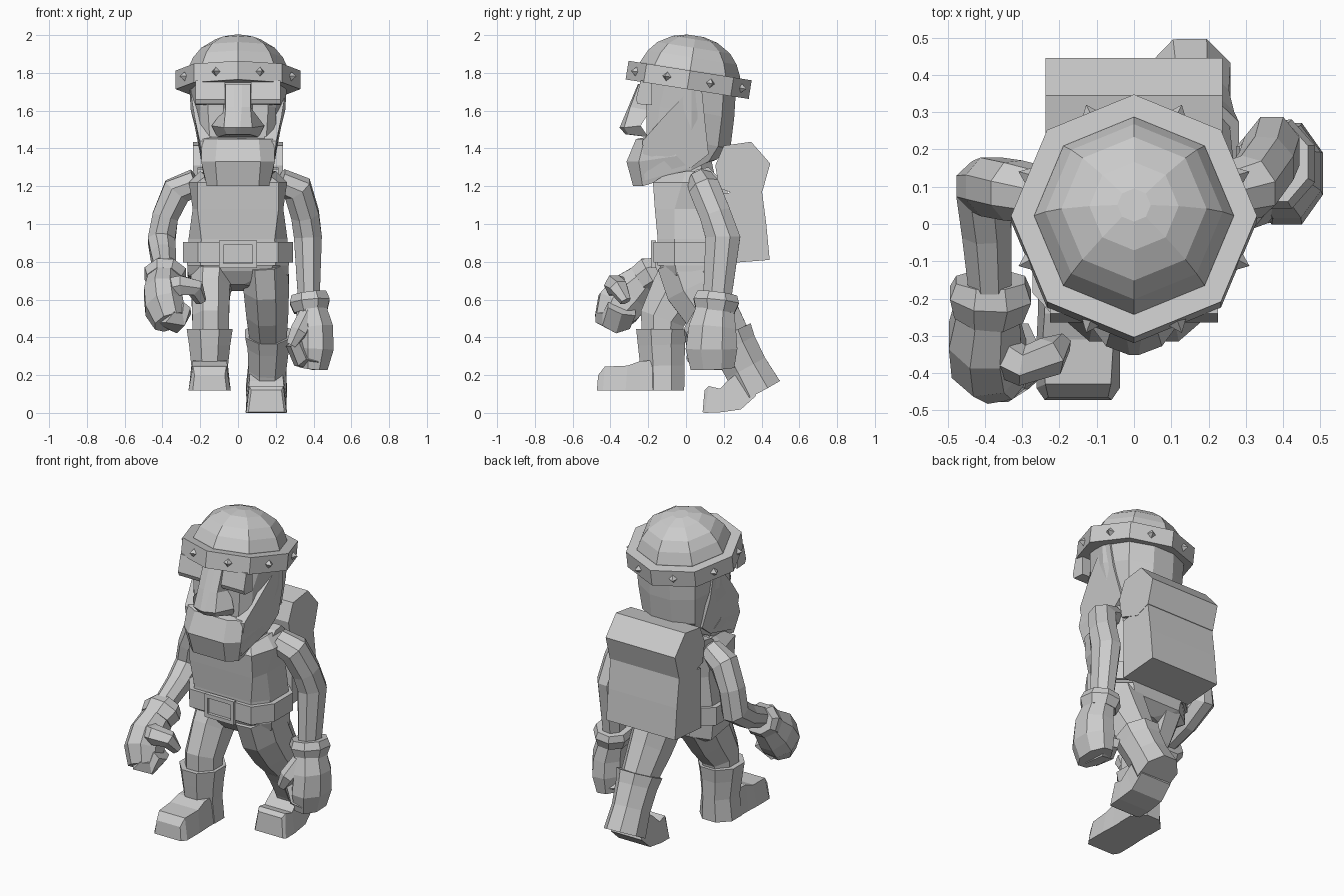
import bpy, bmesh, math
from mathutils import Vector, Matrix

stone = bpy.data.materials.new("plain_grey")
stone.diffuse_color = (0.6, 0.6, 0.6, 1)


def finish(name, bm):
    bmesh.ops.recalc_face_normals(bm, faces=bm.faces)
    me = bpy.data.meshes.new(name)
    bm.to_mesh(me)
    bm.free()
    me.materials.append(stone)
    ob = bpy.data.objects.new(name, me)
    bpy.context.collection.objects.link(ob)
    return ob


def skin(name, rings):
    """Join a stack of equal rings and cap both ends."""
    bm = bmesh.new()
    loops = [[bm.verts.new(p) for p in r] for r in rings]
    n = len(loops[0])
    for a, b in zip(loops, loops[1:]):
        for i in range(n):
            j = (i + 1) % n
            bm.faces.new((a[i], a[j], b[j], b[i]))
    bm.faces.new(loops[0])
    bm.faces.new(loops[-1])
    return finish(name, bm)


def mirrored(name, halves):
    """Rings given by their right half, from front to back."""
    return skin(name, [[(x, y, z) for x, y, z in h] +
                       [(-x, y, z) for x, y, z in reversed(h)] for h in halves])


def tube(name, path, n=6, hint=(1, 0, 0)):
    """Loft along (point, radius across, radius deep)."""
    pts = [Vector(p[0]) for p in path]
    rings = []
    for i, (_, ra, rb) in enumerate(path):
        t = (pts[min(i + 1, len(pts) - 1)] - pts[max(i - 1, 0)]).normalized()
        u = Vector(hint)
        u = (u - t * u.dot(t)).normalized()
        v = t.cross(u)
        rings.append([pts[i] + u * ra * math.cos(a) + v * rb * math.sin(a)
                      for a in (math.tau * (k + .5) / n for k in range(n))])
    return skin(name, rings)


def prism(name, poly, x0, x1):
    return skin(name, [[(x, y, z) for y, z in poly] for x in (x0, x1)])


def foot(name, x, sections):
    """Loft of trapezoids: (bottom y, z), (top y, z), bottom and top half widths."""
    skin(name, [[(x - wb, *b), (x + wb, *b), (x + wt, *t), (x - wt, *t)] for b, t, wb, wt in sections])


# head
mirrored("head", [
    [(.12, -.22, 1.80), (.24, -.10, 1.79), (.26, .03, 1.76), (.20, .20, 1.73), (.07, .265, 1.72)],
    [(.16, -.21, 1.62), (.20, -.14, 1.62), (.25, .03, 1.60), (.195, .19, 1.57), (.07, .255, 1.56)],
    [(.15, -.21, 1.46), (.20, -.16, 1.45), (.21, .03, 1.44), (.18, .17, 1.41), (.07, .235, 1.40)],
    [(.12, -.18, 1.22), (.17, -.12, 1.24), (.18, .03, 1.285), (.15, .12, 1.33), (.06, .16, 1.34)]])
# beard
mirrored("beard", [
    [(.11, -.265, 1.45), (.19, -.22, 1.45), (.205, -.10, 1.48)],
    [(.12, -.315, 1.33), (.195, -.25, 1.33), (.20, -.05, 1.36)],
    [(.11, -.28, 1.20), (.165, -.23, 1.20), (.18, .03, 1.28)]])
for s in (-1, 1):
    # side hair running from the temple to the mouth corner and jaw
    side = [(-.23, 1.44, .203), (-.12, 1.565, .23), (0, 1.69, .25), (.0, 1.77, .258), (.08, 1.75, .252),
            (.10, 1.55, .235), (.12, 1.37, .195), (.03, 1.30, .19), (-.22, 1.23, .175)]
    skin("side_hair", [[(s * .14, y, z) for y, z, x in side], [(s * x, y, z) for y, z, x in side]])
    # brow and eye block
    prism("eye_block", [(-.18, 1.76), (-.24, 1.76), (-.265, 1.66), (-.255, 1.635), (-.18, 1.63)],
          s * .07, s * .225)
# nose with a central ridge
mirrored("nose", [
    [(.02, -.255, 1.74), (.065, -.25, 1.74), (.075, -.19, 1.74)],
    [(.02, -.305, 1.62), (.065, -.295, 1.62), (.08, -.19, 1.60)],
    [(.012, -.352, 1.51), (.075, -.328, 1.51), (.14, -.24, 1.52)],
    [(.012, -.32, 1.475), (.06, -.305, 1.475), (.11, -.20, 1.46)]])

# cap, headband and studs share one tilted frame
tilt = Matrix.Translation((0, .014, 1.763)) @ Matrix.Rotation(math.radians(-9), 4, 'X')


def octagon(r, z):
    return [tilt @ Vector((r * math.sin(a), r * math.cos(a), z))
            for a in (math.tau * k / 8 for k in range(8))]


skin("cap", [octagon(.268, -.04), octagon(.268, .055), octagon(.238, .12),
             octagon(.195, .172), octagon(.12, .217), octagon(.045, .236)])
skin("headband", [octagon(.262, -.05), octagon(.33, -.05), octagon(.33, .05), octagon(.262, .05)])
for k in range(8):
    a = math.tau * (k + .5) / 8
    bm = bmesh.new()
    bmesh.ops.create_cone(bm, segments=4, radius1=.028, radius2=0, depth=.035, cap_ends=True)
    face_out = Matrix.Rotation(a, 4, 'Z') @ Matrix.Translation((0, .318, 0)) @ Matrix.Rotation(-math.pi / 2, 4, 'X')
    bm.transform(tilt @ face_out)
    finish("stud", bm)

# neck, torso, belt
tube("neck", [((0, .06, 1.2), .14, .11), ((0, .03, 1.34), .14, .11)], 8)


def waist(z, g=0, k=1):
    return [(.2 * k + g * .5, -.15 - g, z), (.27 * k + g, -.06, z), (.27 * k + g, .12, z), (.18 * k, .2 + g, z)]


mirrored("torso", [
    waist(.78), waist(.92, 0, .97),
    [(.215, -.165, 1.08), (.24, -.06, 1.08), (.24, .12, 1.08), (.17, .2, 1.08)],
    [(.215, -.175, 1.22), (.26, -.02, 1.22), (.26, .13, 1.22), (.17, .2, 1.2)],
    [(.17, -.12, 1.255), (.20, 0, 1.28), (.20, .1, 1.28), (.13, .17, 1.25)]])
mirrored("belt", [waist(.795, .022), waist(.905, .022)])
mirrored("hips", [
    waist(.81), [(.17, -.13, .75), (.265, -.05, .73), (.265, .13, .70), (.16, .2, .72)],
    [(.03, -.08, .68), (.15, -.03, .65), (.15, .1, .64), (.03, .13, .66)]])
# buckle frame
for z in (.78, .90):
    prism("buckle_bar", [(-.185, z - .012), (-.16, z - .012), (-.16, z + .012), (-.185, z + .012)], -.1, .1)
for x in (-.1, .078):
    prism("buckle_side", [(-.185, .768), (-.16, .768), (-.16, .912), (-.185, .912)], x, x + .022)

# backpack and bedroll
prism("backpack", [(.19, 1.16), (.40, 1.19), (.425, 1.0), (.443, .81), (.19, .79)], -.235, .235)
prism("bedroll", [(.155, 1.31), (.20, 1.415), (.345, 1.435), (.446, 1.32), (.405, 1.175), (.31, 1.14), (.175, 1.19)],
      -.237, .237)
# shoulder straps
for s in (-1, 1):
    prism("strap", [(.22, 1.15), (.22, 1.2), (.12, 1.30), (.06, 1.29), (-.02, 1.22), (.08, 1.22)], s * .16, s * .215)

# front leg with planted boot
tube("front_thigh", [((-.135, .05, .79), .13, .17), ((-.145, -.04, .64), .11, .16),
                     ((-.145, -.125, .50), .105, .13), ((-.145, -.13, .40), .105, .115)], 8)
tube("front_boot_shaft", [((-.15, -.13, .445), .132, .145), ((-.15, -.13, .36), .118, .135),
                          ((-.15, -.125, .25), .105, .127), ((-.15, -.125, .118), .12, .125)], 8)
foot("front_boot_toe", -.15, [((-.08, .118), (-.08, .28), .108, .085), ((-.24, .118), (-.24, .275), .108, .09),
                              ((-.32, .118), (-.31, .25), .112, .095), ((-.44, .118), (-.43, .245), .112, .088),
                              ((-.472, .118), (-.465, .20), .09, .08)])

# rear leg with boot pushing off
tube("rear_thigh", [((.14, .0, .81), .135, .17), ((.15, .05, .67), .13, .175),
                    ((.155, .13, .54), .12, .155), ((.16, .23, .40), .105, .12)], 8)
tube("rear_boot_shaft", [((.16, .225, .42), .132, .14), ((.16, .255, .355), .118, .13),
                         ((.155, .315, .24), .108, .125), ((.15, .385, .11), .118, .137)], 8)
foot("rear_boot_toe", .15, [((.37, .09), (.32, .25), .105, .085), ((.29, .018), (.22, .17), .108, .09),
                            ((.18, .003), (.18, .128), .11, .095), ((.10, 0), (.12, .142), .107, .09),
                            ((.088, .004), (.098, .12), .095, .08)])

# right arm hanging
tube("right_arm", [((.22, .08, 1.225), .07, .075), ((.315, .10, 1.185), .085, .09), ((.355, .155, 1.05), .08, .09),
                   ((.37, .195, .93), .08, .10), ((.375, .165, .60), .062, .08)], 8)
tube("right_cuff", [((.375, .165, .63), .10, .115), ((.38, .16, .59), .115, .13), ((.385, .155, .535), .095, .11)], 8)
tube("right_hand", [((.385, .155, .56), .085, .105), ((.41, .14, .45), .10, .135),
                    ((.41, .135, .34), .105, .148), ((.40, .14, .235), .08, .125)], 8)
tube("right_fingers", [((.41, .13, .27), .05, .12), ((.34, .12, .285), .055, .12), ((.30, .11, .37), .045, .10)], 6, (0, 0, 1))
tube("right_thumb", [((.37, .09, .52), .05, .05), ((.32, .03, .43), .05, .045), ((.28, .03, .36), .03, .03)])

# left arm reaching forward
tube("left_arm", [((-.22, .075, 1.225), .07, .075), ((-.325, .09, 1.175), .085, .085), ((-.385, .10, 1.04), .075, .085),
                  ((-.405, .10, .91), .078, .085), ((-.395, -.02, .83), .072, .075), ((-.385, -.20, .75), .06, .06)], 8)
tube("left_cuff", [((-.385, -.15, .75), .10, .08), ((-.385, -.19, .735), .118, .10), ((-.39, -.24, .70), .10, .09)], 8)
tube("left_hand", [((-.39, -.21, .72), .09, .09), ((-.40, -.30, .63), .105, .13),
                   ((-.39, -.36, .56), .11, .13), ((-.36, -.405, .48), .09, .09)], 8)
tube("left_fingers", [((-.39, -.41, .53), .09, .07), ((-.335, -.37, .485), .10, .065), ((-.285, -.34, .55), .09, .045)], 6, (0, 1, 0))
tube("left_thumb", [((-.39, -.33, .65), .065, .065), ((-.30, -.38, .675), .06, .055),
                    ((-.225, -.355, .66), .05, .055), ((-.195, -.32, .59), .03, .03)], 6, (0, 0, 1))
